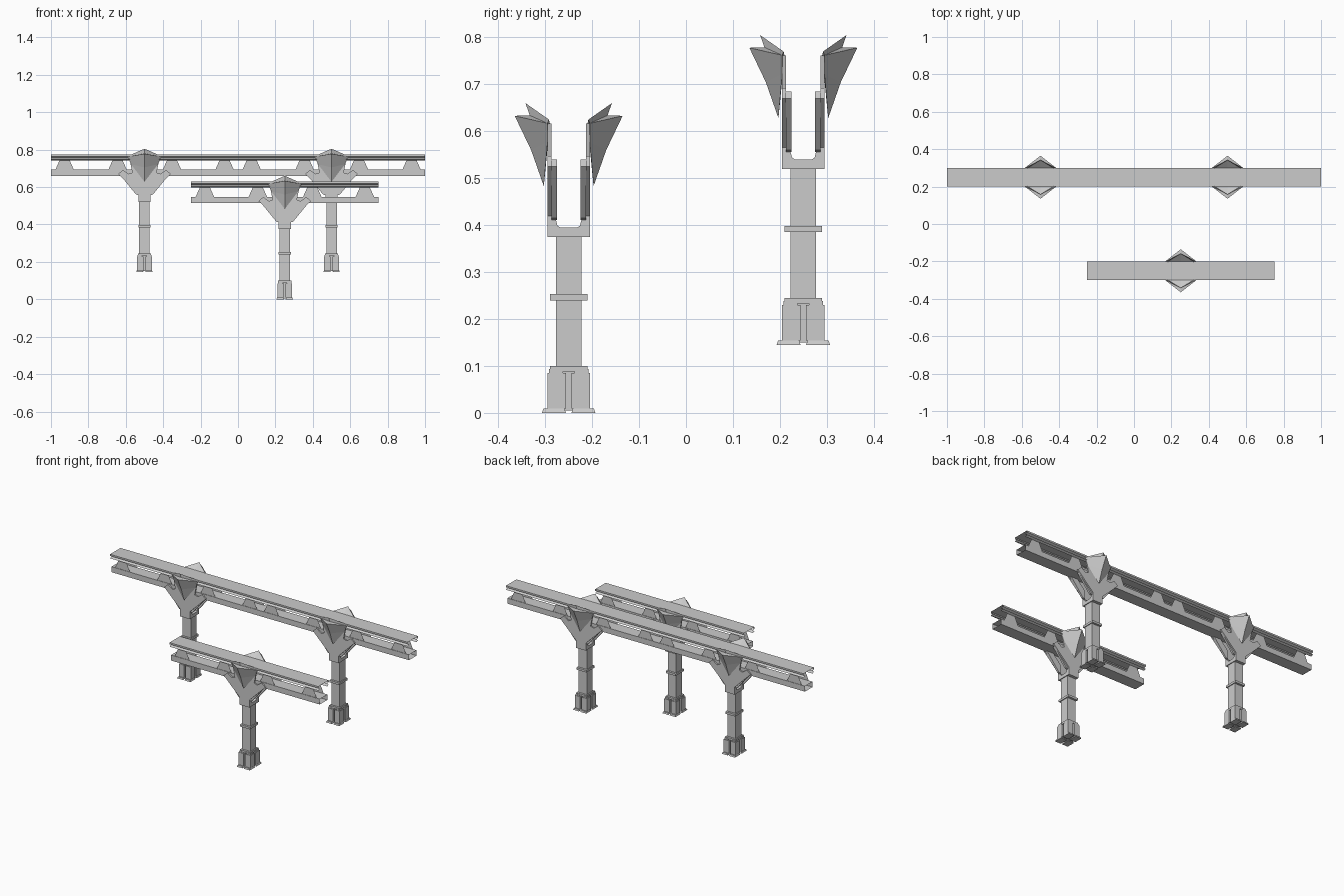
import bpy, bmesh
from mathutils import Vector

if "Cube" in bpy.data.objects:
    bpy.data.objects.remove(bpy.data.objects["Cube"])

UNITS = [("front", 0.25, -0.25, 0.0), ("back_left", -0.5, 0.25, 0.145), ("back_right", 0.5, 0.25, 0.145)]


def finish(name, bm, loc, solid=True):
    if solid:
        bmesh.ops.recalc_face_normals(bm, faces=bm.faces)
    me = bpy.data.meshes.new(name)
    bm.to_mesh(me)
    bm.free()
    ob = bpy.data.objects.new(name, me)
    ob.location = loc
    bpy.context.collection.objects.link(ob)
    return ob


def box(bm, x0, x1, y0, y1, z0, z1, foot=0):
    """Box; foot flares the bottom outline outwards."""
    vs = []
    for z, f in ((z0, foot), (z1, 0)):
        vs.append([bm.verts.new((x, y, z)) for x, y in
                   ((x0 - f, y0 - f), (x1 + f, y0 - f), (x1 + f, y1 + f), (x0 - f, y1 + f))])
    a, b = vs
    bm.faces.new(a[::-1])
    bm.faces.new(b)
    for i in range(4):
        j = (i + 1) % 4
        bm.faces.new((a[i], a[j], b[j], b[i]))


def prism(bm, pts, d0, d1, axis):
    """Extrude a profile: axis 'y' uses (x, z) points, axis 'x' uses (y, z)."""
    def v(p, d):
        return bm.verts.new((p[0], d, p[1]) if axis == 'y' else (d, p[0], p[1]))
    a, b = [v(p, d0) for p in pts], [v(p, d1) for p in pts]
    bm.faces.new(a)
    bm.faces.new(b[::-1])
    for i in range(len(pts)):
        j = (i + 1) % len(pts)
        bm.faces.new((a[i], b[i], b[j], a[j]))


def open_beam(bm, pts, closed):
    """Profile in (y, z) swept along x with open ends."""
    a = [bm.verts.new((-0.5, y, z)) for y, z in pts]
    b = [bm.verts.new((0.5, y, z)) for y, z in pts]
    for i in range(len(pts) if closed else len(pts) - 1):
        j = (i + 1) % len(pts)
        bm.faces.new((a[i], a[j], b[j], b[i]))


def mirrored(pts):
    return pts + [(-x, z) for x, z in reversed(pts)]


def build_unit(tag, loc):
    # square post with a collar and a cap over the base clamps
    bm = bmesh.new()
    box(bm, -.028, .028, -.0275, .0275, .005, .376)
    box(bm, -.033, .033, -.04, .04, .24, .253)
    box(bm, -.035, .035, -.04, .04, .088, .1)
    finish(tag + "_post", bm, loc)

    # four corner clamps with flared feet
    bm = bmesh.new()
    for sx in (-1, 1):
        for sy in (-1, 1):
            xs, ys = sorted((sx * .005, sx * .04)), sorted((sy * .006, sy * .045))
            box(bm, *xs, *ys, .009, .085)
            xs, ys = sorted((sx * .012, sx * .037)), sorted((sy * .012, sy * .042))
            box(bm, *xs, *ys, .085, .093)
            xs, ys = sorted((sx * .008, sx * .041)), sorted((sy * .009, sy * .054))
            box(bm, *xs, *ys, 0, .009, .003)
    finish(tag + "_base_clamps", bm, loc)

    # saddle on top of the post
    bm = bmesh.new()
    prism(bm, mirrored([(.045, .375), (.045, .411), (.027, .411), (.024, .399), (.018, .395)]),
          -.033, .033, 'x')
    finish(tag + "_saddle", bm, loc)

    # Y shaped side plates and the diagonal struts inside them
    plate = mirrored([(.033, .375), (.033, .42), (.14, .525), (.115, .547), (.085, .525),
                      (.065, .532), (.082, .617)])
    strut = [(.03, .411), (.045, .415), (.135, .525), (.12, .54), (.1, .535), (.03, .46)]
    bm = bmesh.new()
    for s in (-1, 1):
        prism(bm, plate, s * .037, s * .045, 'y')
        for t in (-1, 1):
            prism(bm, [(t * x, z) for x, z in strut], s * .025, s * .037, 'y')
    finish(tag + "_fork", bm, loc)

    # faceted flared cowls on both sides
    bm = bmesh.new()
    for s in (-1, 1):
        P, N, T, Q, B, M = [bm.verts.new((0, s * y, z)) for y, z in
                            ((.092, .66), (.083, .634), (.115, .633), (.08, .56), (.053, .483), (.04, .616))]
        for t in (-1, 1):
            S, L, U = [bm.verts.new((t * x, s * y, z)) for x, y, z in
                       ((.09, .045, .617), (.072, .045, .577), (.08, .042, .625))]
            for f in ((P, N, S, U), (N, T, S), (T, Q, L, S), (Q, B, L), (M, P, U), (M, U, S), (M, S, L, B)):
                bm.faces.new(f)
    finish(tag + "_cowls", bm, loc)

    # upper rail, an open channel with stepped sides
    bm = bmesh.new()
    open_beam(bm, mirrored([(.036, .597), (.05, .604), (.036, .612), (.05, .619), (.05, .629)]), False)
    finish(tag + "_upper_rail", bm, loc, False)

    # lower rail, an open ended tube
    bm = bmesh.new()
    open_beam(bm, mirrored([(.0365, .515), (.0365, .548)]), True)
    finish(tag + "_lower_rail", bm, loc, False)

    # trapezoid webs between the rails
    bm = bmesh.new()
    for x in (-.427, -.144, .147, .428):
        for y in (-.034, .034):
            bm.faces.new([bm.verts.new((x + dx, y, z)) for dx, z in
                          ((-.05, .546), (.05, .546), (.026, .6), (-.026, .6))])
    finish(tag + "_webs", bm, loc, False)


for tag, x, y, z in UNITS:
    build_unit(tag, Vector((x, y, z)))
